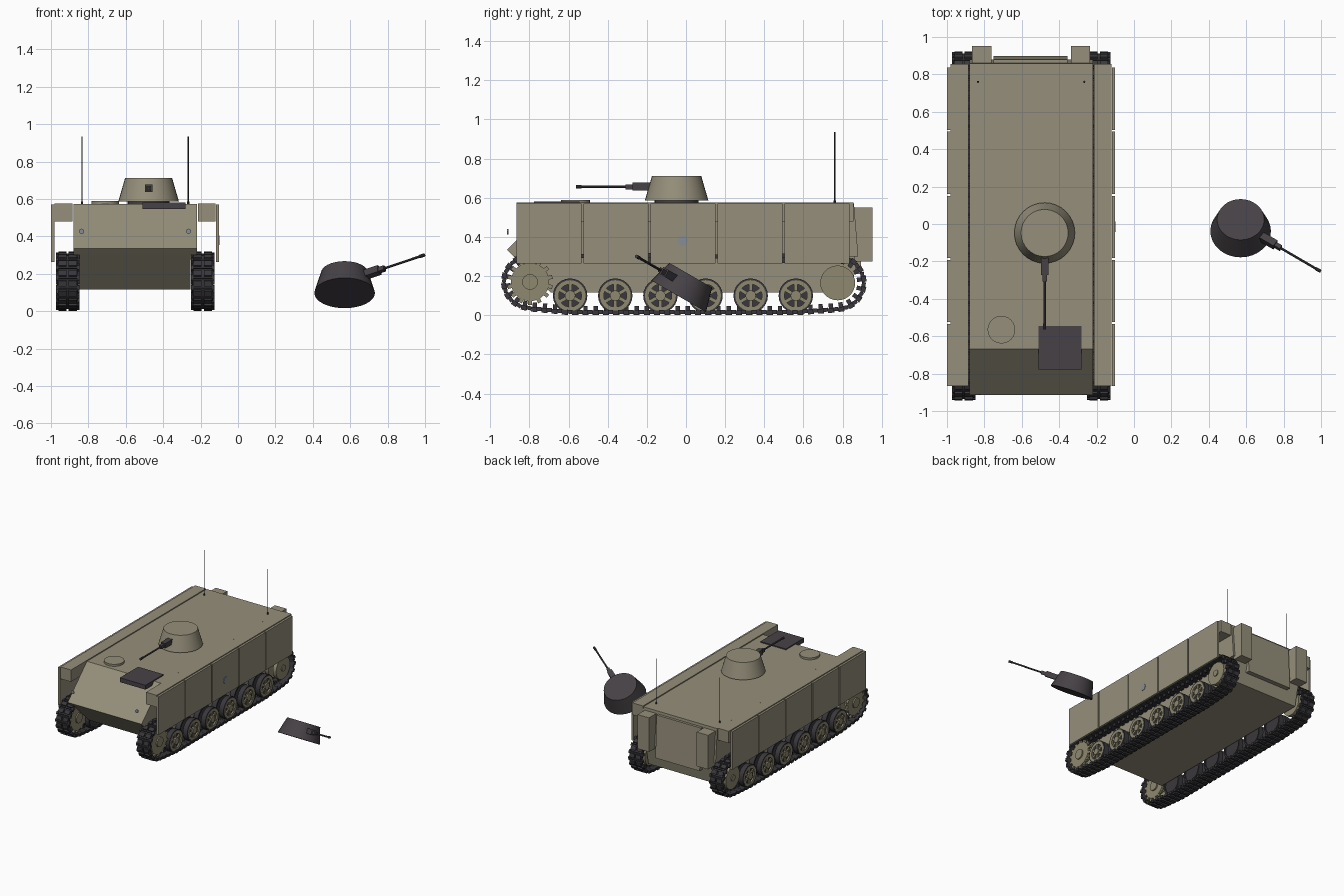
import bpy, bmesh, math
from mathutils import Matrix, Vector, geometry

if "Cube" in bpy.data.objects:
    bpy.data.objects.remove(bpy.data.objects["Cube"])

CX = -0.55  # centre line of the vehicle


def material(name, rgb):
    m = bpy.data.materials.new(name)
    m.diffuse_color = (*rgb, 1)
    m.use_nodes = True
    m.node_tree.nodes["Principled BSDF"].inputs["Base Color"].default_value = m.diffuse_color
    return m


OLIVE = material("olive paint", (0.30, 0.272, 0.195))
WHEEL = material("wheel olive", (0.27, 0.25, 0.16))
DARK = material("charred metal", (0.062, 0.053, 0.060))
TRACK = material("track steel", (0.042, 0.039, 0.045))
GLASS = material("grey glass", (0.24, 0.27, 0.30))

BASE = Matrix.Translation((CX, 0, 0))


def finish(bm, name, mat, matrix=BASE):
    bmesh.ops.recalc_face_normals(bm, faces=bm.faces)
    me = bpy.data.meshes.new(name)
    bm.to_mesh(me)
    bm.free()
    me.materials.append(mat)
    for p in me.polygons:
        p.use_smooth = True
    me.set_sharp_from_angle(angle=math.radians(30))
    ob = bpy.data.objects.new(name, me)
    bpy.context.collection.objects.link(ob)
    ob.matrix_world = matrix
    return ob


def box(bm, x0, x1, y0, y1, z0, z1, matrix=Matrix()):
    m = matrix @ Matrix.Translation(((x0 + x1) / 2, (y0 + y1) / 2, (z0 + z1) / 2))
    bmesh.ops.create_cube(bm, size=1, matrix=m @ Matrix.Diagonal((x1 - x0, y1 - y0, z1 - z0, 1)))


def cyl(bm, centre, r, depth, axis="Z", r2=None, seg=24):
    rot = {"X": Matrix.Rotation(math.pi / 2, 4, "Y"), "Z": Matrix(),
           "Y": Matrix.Rotation(math.pi / 2, 4, "X")}[axis]
    bmesh.ops.create_cone(bm, cap_ends=True, segments=seg, radius1=r,
                          radius2=r if r2 is None else r2, depth=depth,
                          matrix=Matrix.Translation(centre) @ rot)


def profile(bm, pts, x0, x1):
    """Extrude a (y, z) outline along x."""
    f = bm.faces.new([bm.verts.new((x0, y, z)) for y, z in pts])
    new = bmesh.ops.extrude_face_region(bm, geom=[f])["geom"]
    bmesh.ops.translate(bm, vec=(x1 - x0, 0, 0),
                        verts=[v for v in new if isinstance(v, bmesh.types.BMVert)])


def ring(bm, x, y, z, r_out, r_in, depth, seg=24):
    """Flat annulus facing along x."""
    loops = []
    for r, dx in ((r_out, -depth / 2), (r_out, depth / 2), (r_in, depth / 2), (r_in, -depth / 2)):
        loops.append([bm.verts.new((x + dx, y + r * math.cos(2 * math.pi * i / seg),
                                    z + r * math.sin(2 * math.pi * i / seg))) for i in range(seg)])
    for k in range(4):
        a, b = loops[k], loops[(k + 1) % 4]
        for i in range(seg):
            j = (i + 1) % seg
            bm.faces.new((a[i], a[j], b[j], b[i]))


# Hull: wide upper body with a nose, narrower tub between the tracks
bm = bmesh.new()
profile(bm, [(-0.668, 0.572), (-0.915, 0.335), (-0.88, 0.30), (0.88, 0.30), (0.858, 0.572)], -0.33, 0.33)
finish(bm, "upper_hull", OLIVE)
bm = bmesh.new()
profile(bm, [(-0.88, 0.301), (-0.69, 0.115), (0.84, 0.115), (0.88, 0.301)], -0.297, 0.297)
finish(bm, "lower_hull", OLIVE)

# Fenders and side skirt panels
bm = bmesh.new()
for s in (-1, 1):
    a, b = sorted((s * 0.335, s * 0.43))
    box(bm, a, b, -0.865, 0.855, 0.48, 0.576)
finish(bm, "fenders", OLIVE)
bm = bmesh.new()
for s in (-1, 1):
    a, b = sorted((s * 0.432, s * 0.449))
    for i in range(5):
        y = -0.867 + i * 0.3425
        box(bm, a, b, y, y + 0.333, 0.263, 0.57)
finish(bm, "side_skirts", OLIVE)

# Rear ramp and stowage boxes
bm = bmesh.new()
profile(bm, [(0.855, 0.55), (0.88, 0.55), (0.897, 0.21), (0.85, 0.21)], -0.2, 0.195)
finish(bm, "rear_ramp", OLIVE)
bm = bmesh.new()
for s in (-1, 1):
    a, b = sorted((s * 0.213, s * 0.315))
    box(bm, a, b, 0.86, 0.953, 0.275, 0.55)
finish(bm, "rear_boxes", OLIVE)

# Roof details
bm = bmesh.new()
cyl(bm, (-0.159, -0.565, 0.575), 0.074, 0.026)
finish(bm, "round_hatch", OLIVE)
bm = bmesh.new()
box(bm, 0.04, 0.268, -0.777, -0.545, 0.545, 0.58)
finish(bm, "engine_hatch", DARK)
bm = bmesh.new()
for s in (-1, 1):
    cyl(bm, (s * 0.284, 0.76, 0.75), 0.0028, 0.37, seg=8)
    cyl(bm, (s * 0.284, 0.76, 0.575), 0.006, 0.02, seg=8)
finish(bm, "antennas", TRACK)
bm = bmesh.new()
for s in (-1, 1):
    cyl(bm, (s * 0.286, -0.911, 0.427), 0.014, 0.006, "Y", seg=12)
finish(bm, "headlights", GLASS)
bm = bmesh.new()
cyl(bm, (0.449, -0.015, 0.38), 0.029, 0.006, "X", seg=6)
finish(bm, "skirt_badge_plate", GLASS)


# Turret with gun, used for the mounted one and the thrown one
def turret(prefix, body_mat, matrix):
    bm = bmesh.new()
    cyl(bm, (0, 0, 0.062), 0.162, 0.124, r2=0.126, seg=32)
    finish(bm, prefix + "_turret", body_mat, matrix)
    bm = bmesh.new()
    box(bm, -0.02, 0.02, -0.225, -0.12, 0.05, 0.09)
    box(bm, -0.012, 0.012, -0.26, -0.225, 0.056, 0.082)
    cyl(bm, (0, -0.37, 0.069), 0.0065, 0.24, "Y", seg=10)
    cyl(bm, (0, -0.5, 0.069), 0.009, 0.03, "Y", seg=10)
    finish(bm, prefix + "_gun", DARK, matrix)


turret("mounted", OLIVE, Matrix.Translation((-0.478, -0.048, 0.587)))
turret("thrown", DARK, Matrix.Translation((0.57, -0.038, 0.097))
       @ Matrix.Rotation(math.radians(-30), 4, "X") @ Matrix.Rotation(math.radians(56), 4, "Z"))
bm = bmesh.new()
cyl(bm, (0.072, -0.048, 0.578), 0.112, 0.022, seg=32)
finish(bm, "turret_ring", DARK)

# Running gear
ROAD = [-0.592 + i * 0.2306 for i in range(6)]
SPROCKET, IDLER = (-0.797, 0.17), (0.775, 0.165)
tyres, rims, drives = bmesh.new(), bmesh.new(), bmesh.new()
for s in (-1, 1):
    for y in ROAD:
        z = 0.1
        for x in (0.325, 0.392):
            ring(tyres, s * x, y, z, 0.088, 0.076, 0.04)
            cyl(tyres, (s * x, y, z), 0.077, 0.02, "X")
        xo = s * 0.404
        ring(rims, xo, y, z, 0.079, 0.058, 0.02)
        cyl(rims, (xo, y, z), 0.027, 0.032, "X", seg=12)
        for k in range(6):
            m = Matrix.Translation((xo, y, z)) @ Matrix.Rotation(k * math.pi / 3, 4, "X")
            box(rims, -0.007, 0.007, -0.009, 0.009, 0.02, 0.062, m)
    # Toothed drive sprocket
    y, z = SPROCKET
    for x in (0.325, 0.395):
        cyl(drives, (s * x, y, z), 0.098, 0.02, "X", seg=28)
        for k in range(14):
            m = Matrix.Translation((s * x, y, z)) @ Matrix.Rotation(k * math.pi / 7, 4, "X")
            box(drives, -0.008, 0.008, -0.01, 0.01, 0.09, 0.117, m)
    cyl(drives, (s * 0.36, y, z), 0.04, 0.11, "X", seg=16)
    # Idler
    y, z = IDLER
    for x in (0.325, 0.395):
        cyl(drives, (s * x, y, z), 0.089, 0.03, "X", seg=28)
    cyl(drives, (s * 0.36, y, z), 0.025, 0.115, "X", seg=16)
finish(tyres, "road_wheel_tyres", TRACK)
finish(rims, "road_wheel_rims", WHEEL)
finish(drives, "sprockets_and_idlers", WHEEL)

# Track path: a belt around sprocket, idler and road wheels
pts = []
for (y, z), r in [(SPROCKET, 0.132), (IDLER, 0.132)] + [((y, 0.1), 0.082) for y in (ROAD[0], ROAD[-1])]:
    for i in range(64):
        a = 2 * math.pi * i / 64
        pts.append(Vector((y + r * math.cos(a), z + r * math.sin(a))))
loop = [pts[i] for i in geometry.convex_hull_2d(pts)]
segs = [(loop[i], loop[(i + 1) % len(loop)]) for i in range(len(loop))]
total = sum((b - a).length for a, b in segs)
if sum(a.cross(b) for a, b in segs) < 0:  # keep the loop counter-clockwise
    segs = [(b, a) for a, b in reversed(segs)]


def along(d):
    d %= total
    for a, b in segs:
        n = (b - a).length
        if d <= n:
            return a.lerp(b, d / n)
        d -= n
    return segs[0][0]


# Track links: plate, two outer pads, end connectors and a guide horn
N = 76
bm = bmesh.new()
for i in range(N):
    p, q = along(i * total / N), along((i + 1) * total / N)
    c, ln = (p + q) / 2, (q - p).length
    t = math.atan2(q.y - p.y, q.x - p.x)
    for s in (-1, 1):
        # local y runs along the belt, local -z points outward
        m = Matrix.Translation((s * 0.361, c.x, c.y)) @ Matrix.Rotation(t, 4, "X")
        box(bm, -0.054, 0.054, -ln * 0.48, ln * 0.48, -0.006, 0.006, m)
        for a, b in ((-0.05, -0.006), (0.006, 0.05)):
            box(bm, a, b, -ln * 0.3, ln * 0.3, -0.018, -0.005, m)
        for a in (-0.063, 0.049):
            box(bm, a, a + 0.014, ln * 0.2, ln * 0.7, -0.011, 0.009, m)
        box(bm, -0.006, 0.006, -0.011, 0.011, 0.005, 0.03, m)
finish(bm, "tracks", TRACK)
